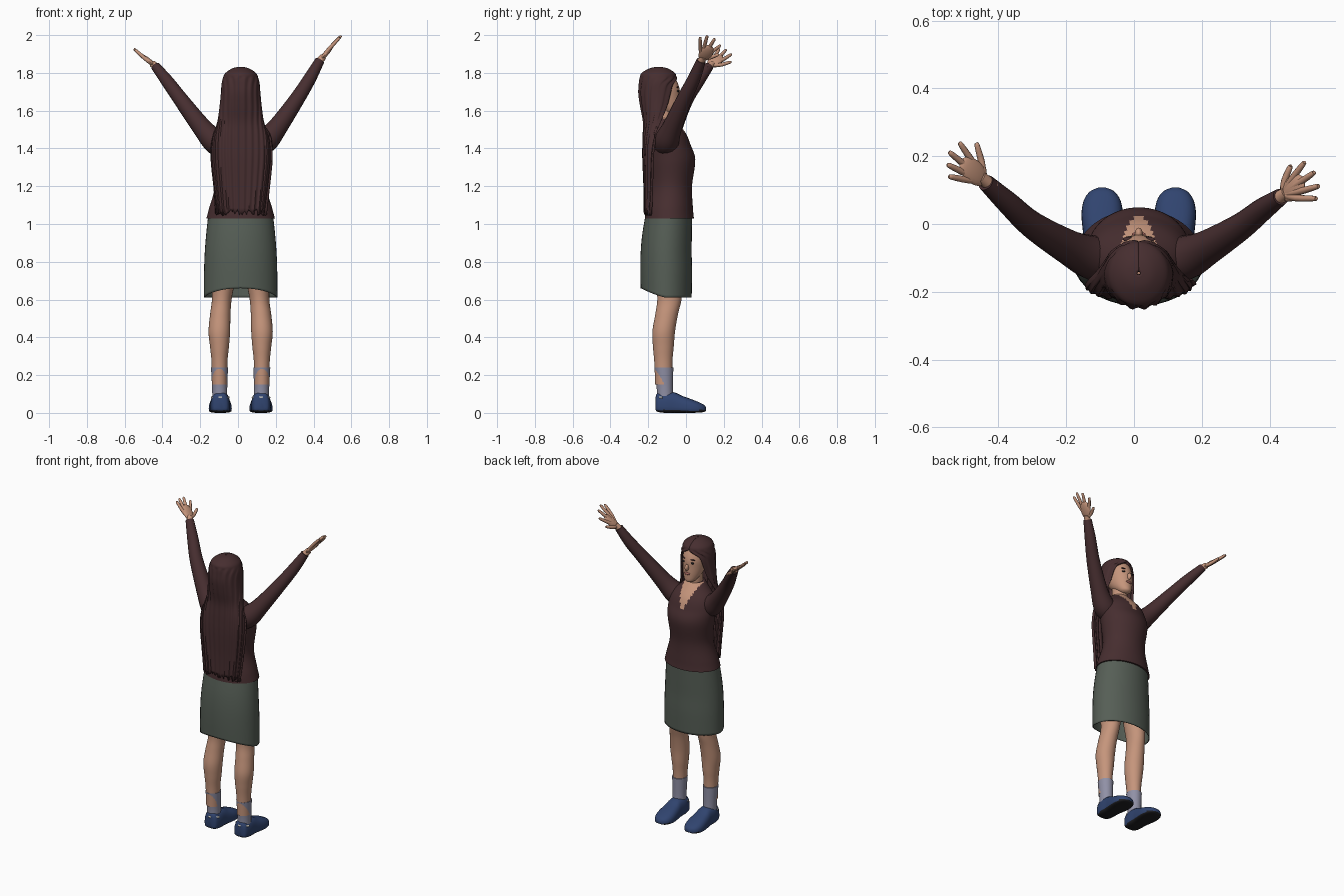
import bpy, bmesh, math, random
from mathutils import Vector, Matrix

if "Cube" in bpy.data.objects:
    bpy.data.objects.remove(bpy.data.objects["Cube"])

random.seed(4)
CX = 0.014  # body centre line


def material(name, rgb):
    m = bpy.data.materials.new(name)
    m.diffuse_color = (*rgb, 1)
    m.use_nodes = True
    m.node_tree.nodes["Principled BSDF"].inputs["Base Color"].default_value = m.diffuse_color
    return m


CLOTH = material("dark maroon", (0.062, 0.027, 0.029))
SKIN = material("skin", (0.56, 0.30, 0.20))
SKIRT = material("grey green", (0.092, 0.112, 0.092))
SOCK = material("pale grey blue", (0.28, 0.28, 0.38))
SHOE = material("navy blue", (0.030, 0.058, 0.16))
SOLE = material("black sole", (0.014, 0.014, 0.016))
TRIM = material("off white", (0.62, 0.60, 0.55))
LIPS = material("lips", (0.36, 0.13, 0.11))


def finish(name, bm, mats, rule=None):
    bmesh.ops.recalc_face_normals(bm, faces=bm.faces)
    if rule:
        for f in bm.faces:
            f.material_index = rule(f.calc_center_median())
    me = bpy.data.meshes.new(name)
    bm.to_mesh(me)
    bm.free()
    for m in mats:
        me.materials.append(m)
    me.shade_smooth()
    me.set_sharp_from_angle(angle=math.radians(50))
    ob = bpy.data.objects.new(name, me)
    bpy.context.collection.objects.link(ob)
    return ob


def smooth_keys(keys, sub):
    """Catmull-Rom interpolation through tuples of numbers."""
    out = []
    for i in range(len(keys) - 1):
        p0, p1, p2, p3 = (keys[max(i - 1, 0)], keys[i], keys[i + 1],
                          keys[min(i + 2, len(keys) - 1)])
        for k in range(sub):
            t = k / sub
            out.append([0.5 * (2 * b + (c - a) * t + (2 * a - 5 * b + 4 * c - d) * t * t
                               + (3 * b - a - 3 * c + d) * t ** 3)
                        for a, b, c, d in zip(p0, p1, p2, p3)])
    out.append(list(keys[-1]))
    return out


def bridge(name, rings, mats, closed=True, cap=True, rule=None):
    bm = bmesh.new()
    rows = [[bm.verts.new(p) for p in r] for r in rings]
    n = len(rows[0])
    for a, b in zip(rows, rows[1:]):
        for i in range(n if closed else n - 1):
            j = (i + 1) % n
            bm.faces.new((a[i], a[j], b[j], b[i]))
    if closed and cap:
        bm.faces.new(rows[0])
        bm.faces.new(rows[-1])
    return finish(name, bm, mats, rule)


def loft(name, keys, mats, seg=40, sub=6, cap=True, rule=None, edit=None):
    """Stack of ellipses (z, cx, cy, rx, ry[, half opening toward +y in degrees])."""
    is_open = len(keys[0]) > 5
    rings = []
    for k in smooth_keys(keys, sub):
        z, cx, cy, rx, ry = k[:5]
        o = math.radians(max(k[5], 0)) if is_open else 0
        ring = []
        for i in range(seg + is_open):
            a = o + (2 * math.pi - 2 * o) * i / seg
            ring.append(Vector((cx + rx * math.sin(a), cy + ry * math.cos(a), z)))
        rings.append(ring)
    if edit:
        edit(rings)
    return bridge(name, rings, mats, not is_open, cap, rule)


def limb(name, keys, mat, seg=16, sub=5):
    """Round tube through (x, y, z, radius)."""
    pts = smooth_keys(keys, sub)
    rings = []
    for i, p in enumerate(pts):
        t = Vector(pts[min(i + 1, len(pts) - 1)][:3]) - Vector(pts[max(i - 1, 0)][:3])
        u = t.cross(Vector((0, 1, 0.1))).normalized()
        v = t.cross(u).normalized()
        rings.append([Vector(p[:3]) + p[3] * (u * math.cos(a) + v * math.sin(a))
                      for a in (2 * math.pi * k / seg for k in range(seg))])
    return bridge(name, rings, [mat])


def ball(name, loc, size, mat, rot=Matrix()):
    bm = bmesh.new()
    bmesh.ops.create_uvsphere(bm, u_segments=16, v_segments=10, radius=1, matrix=(
        Matrix.Translation(loc) @ rot @ Matrix.Diagonal((*size, 1))))
    return finish(name, bm, [mat])


def solidify(ob, t):
    m = ob.modifiers.new("thickness", 'SOLIDIFY')
    m.thickness = t


# Jacket with an open V neck
def neckline(c):
    return int(c.y > -0.12 and c.z > 1.40 and abs(c.x - CX) < (c.z - 1.40) * 0.38)


loft("jacket", [(1.03, CX, -.088, .181, .130), (1.08, CX, -.088, .168, .125),
                (1.2, CX, -.08, .137, .112), (1.34, CX, -.076, .150, .125),
                (1.42, CX, -.088, .152, .112), (1.48, CX, -.098, .132, .097),
                (1.53, CX, -.112, .085, .072), (1.56, CX, -.122, .055, .055)],
     [CLOTH, SKIN], seg=64, sub=8, rule=neckline)


# Skirt with the hem raised at the back
def raise_hem(rings):
    for ring in rings:
        f = max(0, 1 - (ring[0].z - .61) / .2)
        for i, p in enumerate(ring):
            p.z += f * .05 * max(0, -math.cos(2 * math.pi * i / len(ring))) ** 1.3


solidify(loft("skirt", [(.61, CX, -.105, .195, .135), (.74, CX, -.105, .194, .137),
                        (.85, CX, -.105, .190, .135), (.95, CX, -.1, .182, .131),
                        (1.06, CX, -.09, .170, .122)],
              [SKIRT], cap=False, edit=raise_hem), .005)

# Neck, head and face
loft("neck", [(1.48, CX, -.125, .052, .052), (1.56, CX, -.115, .046, .048),
              (1.64, CX, -.12, .046, .05)], [SKIN], seg=24)
loft("head", [(1.572, CX, -.065, .018, .022), (1.585, CX, -.07, .036, .04),
              (1.62, CX, -.095, .056, .066), (1.67, CX, -.118, .069, .087),
              (1.72, CX, -.13, .074, .095), (1.77, CX, -.14, .068, .084),
              (1.805, CX, -.14, .045, .055)], [SKIN])
ball("nose", (CX, -.03, 1.672), (.012, .019, .022), SKIN, Matrix.Rotation(-.35, 4, 'X'))
ball("mouth", (CX, -.031, 1.633), (.021, .008, .008), LIPS)
for side in (-1, 1):
    ball("eye", (CX + side * .029, -.043, 1.703), (.013, .007, .006), SOLE)
    ball("eyebrow", (CX + side * .03, -.045, 1.724), (.017, .007, .003), CLOTH)


# Long hair, open around the face, ragged at the tips
def ragged(rings):
    for p in rings[-1]:
        p.z += random.uniform(-.018, .02)
    for ring in rings[12:]:
        for i, p in enumerate(ring):
            p.y += .004 * math.sin(i * 1.3)


solidify(loft("hair", [(1.832, CX, -.145, .005, .005, 0), (1.825, CX, -.145, .042, .045, 0),
                       (1.80, CX, -.147, .080, .088, 0), (1.775, CX, -.147, .093, .097, 4),
                       (1.74, CX, -.147, .101, .101, 38), (1.69, CX, -.147, .105, .103, 50),
                       (1.62, CX, -.15, .112, .090, 56), (1.54, CX, -.155, .124, .070, 72),
                       (1.45, CX, -.17, .152, .057, 90), (1.35, CX, -.18, .160, .048, 95),
                       (1.2, CX, -.185, .145, .037, 95), (1.06, CX, -.192, .128, .028, 95)],
              [CLOTH], seg=60, sub=4, edit=ragged), .012)

# Legs, socks and shoes
for side, label in ((-1, "left"), (1, "right")):
    def x(d):
        return CX + side * d

    loft(label + "_leg", [(.15, x(.112), -.118, .040, .045), (.27, x(.112), -.12, .042, .048),
                          (.35, x(.112), -.12, .050, .055), (.43, x(.113), -.118, .057, .060),
                          (.52, x(.108), -.103, .054, .060), (.60, x(.100), -.088, .052, .064),
                          (.70, x(.092), -.088, .062, .072), (.85, x(.086), -.09, .075, .085)],
         [SKIN], seg=28)
    loft(label + "_sock", [(.06, x(.110), -.11, .040, .044), (.13, x(.111), -.112, .040, .043),
                           (.24, x(.112), -.117, .045, .050)], [SOCK], seg=28)
    # shoe: profiles (y, half width, height, sole lift) from heel to toe
    rings = []
    for y, w, h, lift in smooth_keys([(-.162, .022, .075, .02), (-.152, .042, .105, .006),
                                      (-.11, .051, .112, 0), (-.06, .052, .108, 0),
                                      (-.02, .057, .090, 0), (.03, .061, .072, 0),
                                      (.07, .054, .056, .002), (.096, .036, .042, .005),
                                      (.107, .012, .028, .012)], 4):
        ring = []
        for k in range(28):
            c, s = math.cos(k * math.tau / 28), math.sin(k * math.tau / 28)
            px = math.copysign(abs(c) ** .7, c)
            pz = math.copysign(abs(s) ** (.8 if s > 0 else .45), s)
            ring.append(Vector((x(.108) + w * px, y, lift + (h - lift) * (.3 + pz * (.7 if s > 0 else .3)))))
        rings.append(ring)
    bridge(label + "_shoe", rings, [SHOE, SOLE], rule=lambda c: int(c.z < .014))
    solidify(loft(label + "_heel_trim", [(.078, x(.108), -.108, .053, .054, 110),
                                         (.088, x(.108), -.108, .051, .053, 110)],
                  [TRIM], seg=20, sub=1), .004)

# Sleeves
limb("left_sleeve", [(-.06, -.11, 1.40, .060), (-.12, -.10, 1.435, .066), (-.19, -.07, 1.51, .052),
                     (-.30, -.003, 1.655, .040), (-.37, .06, 1.75, .034),
                     (-.437, .122, 1.835, .025)], CLOTH)
limb("right_sleeve", [(.09, -.11, 1.41, .060), (.15, -.10, 1.445, .066), (.215, -.07, 1.52, .052),
                      (.315, -.008, 1.665, .040), (.38, .043, 1.77, .034),
                      (.433, .08, 1.865, .025)], CLOTH)

# Hands: digit tips given in plan, height follows the slope of the hand
hands = (("left", Vector((-.43, .12, 1.83)), .8,
          ((-.545, .14), (-.55, .175), (-.545, .212), (-.515, .240), (-.465, .238))),
         ("right", Vector((.43, .078, 1.86)), 1.18,
          ((.538, .075), (.545, .112), (.532, .152), (.503, .182), (.462, .172))))
for label, wrist, slope, tips in hands:
    tips = [Vector((tx, ty, wrist.z + abs(tx - wrist.x) * slope)) for tx, ty in tips]
    d = (tips[2] - wrist).normalized()
    across = (tips[3] - tips[0])
    n = d.cross(across).normalized()
    s = n.cross(d)
    rot = Matrix((d, s, n)).transposed().to_4x4()
    ball(label + "_palm", wrist + (tips[2] - wrist) * .38, (.058, .036, .013), SKIN, rot)
    limb(label + "_wrist", [(*(wrist - d * .02), .021), (*(wrist + d * .035), .018)], SKIN)
    for i, tip in enumerate(tips):
        knuckle = wrist + (tip - wrist) * .5 + n * .003
        limb(label + ("_thumb" if i == 4 else "_finger"),
             [(*(wrist + d * .02), .011), (*knuckle, .0105),
              (*(wrist + (tip - wrist) * .95), .008), (*tip, .003)], SKIN, seg=10, sub=3)
